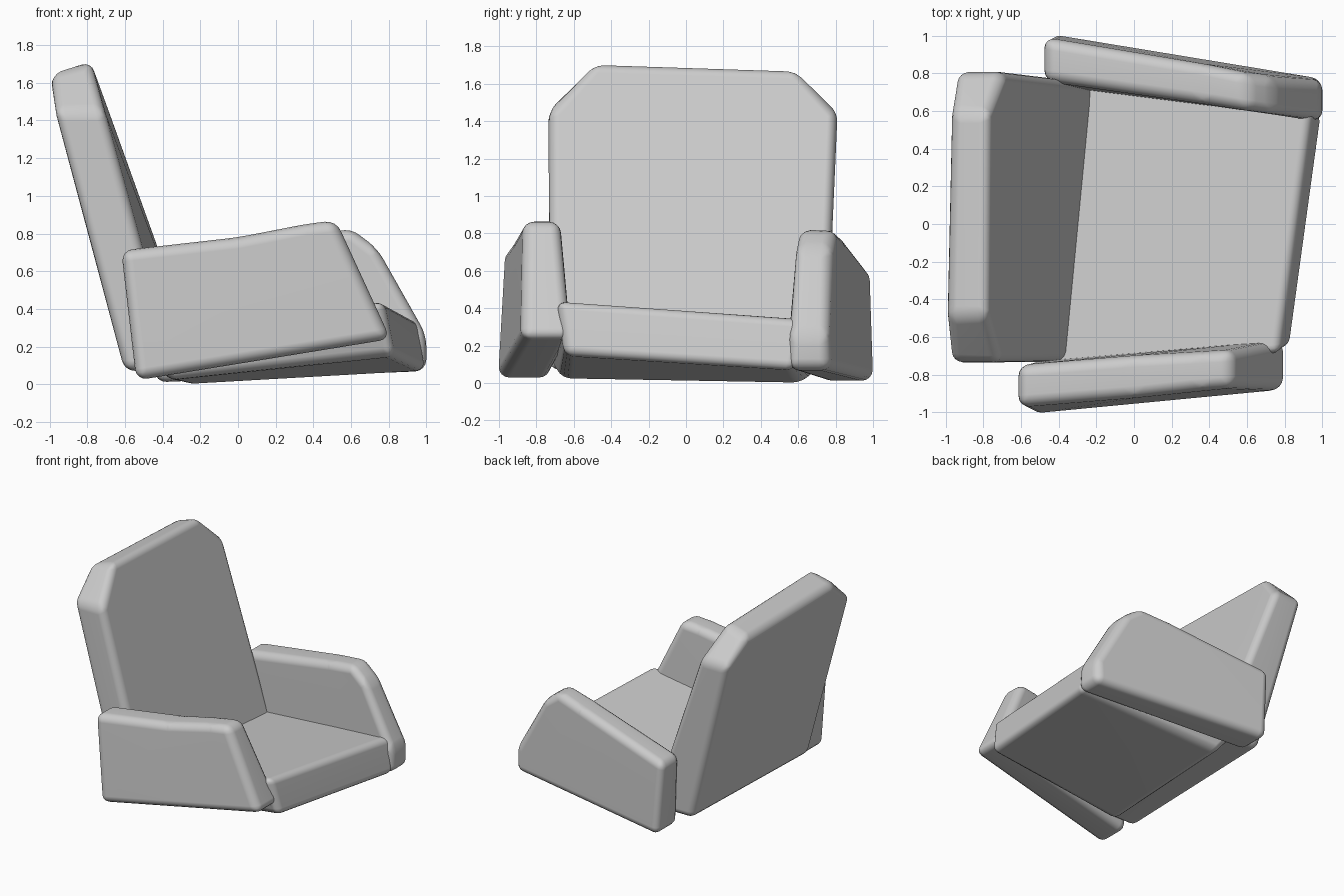
import bpy, bmesh

if "Cube" in bpy.data.objects:
    bpy.data.objects.remove(bpy.data.objects["Cube"])


def cushion(name, loop_a, loop_b, radius):
    """Padded slab spanning two matching outlines, with rounded edges."""
    bm = bmesh.new()
    a = [bm.verts.new(p) for p in loop_a]
    b = [bm.verts.new(p) for p in loop_b]
    n = len(a)
    bm.faces.new(a)
    bm.faces.new(b[::-1])
    for i in range(n):
        j = (i + 1) % n
        bm.faces.new((a[j], a[i], b[i], b[j]))
    bmesh.ops.recalc_face_normals(bm, faces=bm.faces)
    bmesh.ops.bevel(bm, geom=list(bm.edges), offset=radius, segments=4,
                    profile=0.5, affect='EDGES', clamp_overlap=True)
    mesh = bpy.data.meshes.new(name)
    bm.to_mesh(mesh)
    bm.free()
    obj = bpy.data.objects.new(name, mesh)
    bpy.context.collection.objects.link(obj)
    for p in mesh.polygons:
        p.use_smooth = True
    obj.modifiers.new("shading", 'WEIGHTED_NORMAL').keep_sharp = True
    return obj


# Reclined backrest with clipped top corners, slightly twisted
outline = [(-0.73, 0.07), (0.75, 0.09), (0.81, 1.44),
           (0.59, 1.68), (-0.49, 1.715), (-0.735, 1.45)]


def back_front_x(y, z):
    t = (1.65 - z) / 1.45
    return -0.76 + t * (0.46 + 0.09 * y)


def back_rear_x(y, z):
    return max(-0.585 - 0.272 * (z - 0.06), -0.985) + 0.02 * y


cushion("backrest",
        [(back_front_x(y, z), y, z) for y, z in outline],
        [(back_rear_x(y, z), y, z - (0.07 if z > 1.5 else 0)) for y, z in outline],
        0.055)

# Seat, thick and tipped up towards its front edge, tucked into the arms
cushion("seat",
        [(-0.46, -0.77, 0.19), (-0.38, 0.80, 0.17), (0.95, 0.64, 0.345), (0.77, -0.69, 0.445)],
        [(-0.38, -0.66, 0.02), (-0.28, 0.62, 0.00), (1.00, 0.58, 0.07), (0.83, -0.65, 0.15)],
        0.05)

# Armrests: corners as (x, z, inner y, outer y)
arms = {
    "armrest_near": [(-0.54, 0.02, -0.73, -1.01), (0.81, 0.24, -0.61, -0.88),
                     (0.52, 0.87, -0.67, -0.87), (0.36, 0.85, -0.68, -0.88),
                     (0.0, 0.78, -0.70, -0.92), (-0.62, 0.71, -0.75, -0.97)],
    "armrest_far": [(-0.44, 0.01, 0.73, 1.01), (1.00, 0.07, 0.54, 0.77),
                    (1.00, 0.26, 0.55, 0.77), (0.74, 0.72, 0.58, 0.78),
                    (0.60, 0.825, 0.60, 0.80), (0.36, 0.78, 0.64, 0.85),
                    (-0.48, 0.60, 0.76, 0.99)],
}
for name, corners in arms.items():
    cushion(name,
            [(x, yi, z) for x, z, yi, yo in corners],
            [(x, yo, z) for x, z, yi, yo in corners], 0.06)
